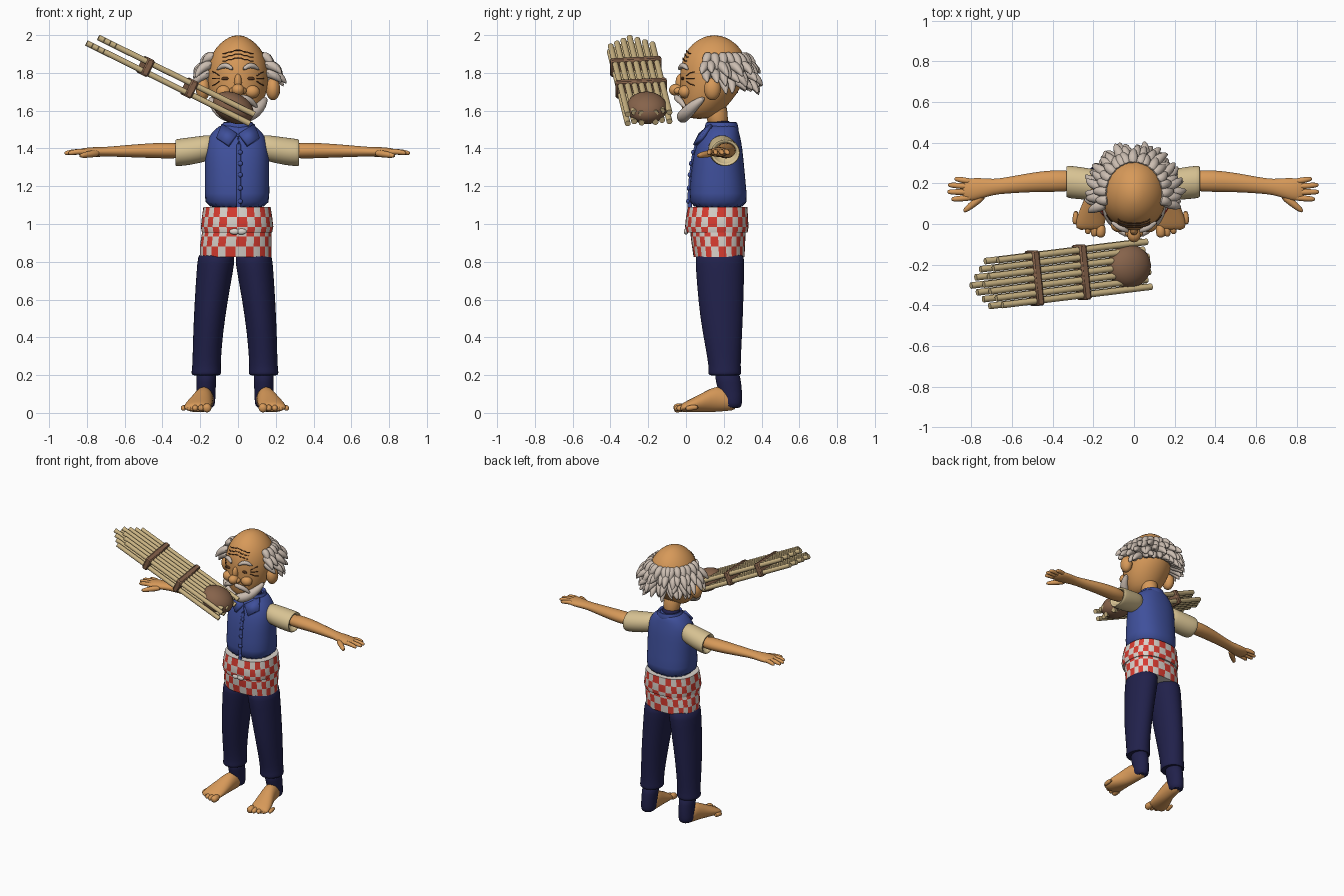
import bpy, bmesh, math, random
from mathutils import Vector, Matrix

random.seed(4)
cube = bpy.data.objects.get("Cube")
if cube:
    bpy.data.objects.remove(cube)


def material(name, *rgb):
    m = bpy.data.materials.new(name)
    m.use_nodes = True
    m.diffuse_color = (*rgb, 1)
    m.node_tree.nodes["Principled BSDF"].inputs["Base Color"].default_value = (*rgb, 1)
    return m


skin = material("skin", .68, .32, .1)
vest_blue = material("vest_blue", .05, .08, .33)
navy = material("navy", .015, .015, .07)
cream = material("cream", .68, .54, .29)
hair = material("hair_grey", .6, .51, .44)
white = material("cloth_white", .7, .65, .6)
red = material("cloth_red", .7, .045, .03)
bamboo = material("bamboo", .6, .46, .23)
brown = material("gourd_brown", .24, .125, .07)
dark = material("dark_brown", .1, .04, .015)


def finish(name, bm, mats, sub=0, angle=60):
    bmesh.ops.recalc_face_normals(bm, faces=bm.faces)
    me = bpy.data.meshes.new(name)
    bm.to_mesh(me)
    bm.free()
    ob = bpy.data.objects.new(name, me)
    bpy.context.collection.objects.link(ob)
    for m in mats:
        me.materials.append(m)
    bpy.ops.object.select_all(action='DESELECT')
    ob.select_set(True)
    bpy.context.view_layer.objects.active = ob
    bpy.ops.object.shade_smooth_by_angle(angle=math.radians(angle))
    if sub:
        ob.modifiers.new("smooth", 'SUBSURF').levels = sub
        ob.modifiers["smooth"].render_levels = sub
    return ob


def skin_rings(bm, loops, rule=None):
    """Bridge rings of points into a closed body."""
    vs = [[bm.verts.new(p) for p in lp] for lp in loops]
    n = len(vs[0])
    for i in range(len(vs) - 1):
        for j in range(n):
            k = (j + 1) % n
            f = bm.faces.new((vs[i][j], vs[i][k], vs[i + 1][k], vs[i + 1][j]))
            if rule:
                f.material_index = rule(i, j)
    bm.faces.new(vs[0])
    bm.faces.new(vs[-1])


def loft(name, rings, mats, axis='z', n=24, p=2, sub=1, rule=None):
    """Rings are (position on axis, centre a, centre b, radius a, radius b)."""
    loops = []
    for t, a, b, ra, rb in rings:
        lp = []
        for j in range(n):
            c, s = math.cos(math.tau * j / n), math.sin(math.tau * j / n)
            u = a + ra * math.copysign(abs(c) ** (2 / p), c)
            v = b + rb * math.copysign(abs(s) ** (2 / p), s)
            lp.append({'x': (t, u, v), 'y': (u, t, v), 'z': (u, v, t)}[axis])
        loops.append(lp)
    bm = bmesh.new()
    skin_rings(bm, loops, rule)
    return finish(name, bm, mats, sub)


def tube(bm, pts, radii, n=8):
    pts = [Vector(p) for p in pts]
    loops = []
    for i, (p, r) in enumerate(zip(pts, radii)):
        d = (pts[min(i + 1, len(pts) - 1)] - pts[max(i - 1, 0)]).normalized()
        ref = Vector((0, 0, 1)) if abs(d.z) < .95 else Vector((0, 1, 0))
        u = d.cross(ref).normalized()
        v = d.cross(u)
        loops.append([p + r * (u * math.cos(math.tau * j / n) + v * math.sin(math.tau * j / n)) for j in range(n)])
    skin_rings(bm, loops)


def tubes(name, items, mat, n=8, sub=0):
    bm = bmesh.new()
    for pts, radii in items:
        tube(bm, pts, radii, n)
    return finish(name, bm, [mat], sub)


def balls(name, items, mat):
    bm = bmesh.new()
    for c, s in items:
        M = Matrix.Translation(c) @ Matrix.Diagonal((*s, 1))
        bmesh.ops.create_uvsphere(bm, u_segments=20, v_segments=12, radius=1, matrix=M)
    return finish(name, bm, [mat])


def front_y(rings, x, z):
    """Front surface of a lofted body at x, z."""
    for a, b in zip(rings, rings[1:]):
        if a[0] <= z <= b[0]:
            k = (z - a[0]) / (b[0] - a[0])
            cy, rx, ry = (a[i] + (b[i] - a[i]) * k for i in (2, 3, 4))
            return cy - ry * math.sqrt(max(0, 1 - (x / rx) ** 2))
    return .1


# Head, neck and face
HEAD = [(1.555, 0, .07, .05, .06), (1.59, 0, .085, .1, .105), (1.65, 0, .105, .138, .135),
        (1.72, 0, .13, .158, .163), (1.8, 0, .145, .165, .18), (1.87, 0, .15, .153, .171),
        (1.93, 0, .15, .122, .142), (1.978, 0, .15, .072, .088), (2, 0, .15, .02, .025)]
loft("head", HEAD, [skin])
loft("neck", [(1.5, 0, .175, .055, .055), (1.56, 0, .165, .055, .055), (1.66, 0, .15, .07, .07)], [skin])
loft("undershirt_neck", [(1.46, 0, .18, .07, .065), (1.54, 0, .175, .062, .06), (1.55, 0, .175, .05, .05)], [navy])
balls("nose", [((0, -.052, 1.71), (.034, .038, .032)), ((0, -.03, 1.75), (.02, .025, .045))] +
      [((s * .027, -.042, 1.705), (.018, .022, .018)) for s in (1, -1)], skin)
balls("ears", [((s * .185, .14, 1.715), (.038, .045, .06)) for s in (1, -1)], skin)
balls("cheeks", [((s * .075, -.005, 1.7), (.04, .035, .035)) for s in (1, -1)], skin)
balls("eyes", [((s * .068, front_y(HEAD, .068, 1.77), 1.77), (.02, .008, .009)) for s in (1, -1)], dark)


def face_line(pts, off=.0):
    return [(x, front_y(HEAD, x, z) - off, z) for x, z in pts]


creases = [face_line([(x * .016, z - .004 * abs(x) + .012 * (x % 2) * .3) for x in range(-5, 6)])
           for z in (1.88, 1.9, 1.92)]
creases += [face_line([(s * .1, 1.77 + k), (s * .12, 1.77 + k * 2), (s * .135, 1.77 + k * 2.4)])
            for s in (1, -1) for k in (-.015, 0, .015)]
tubes("wrinkles", [(c, [.003] * len(c)) for c in creases], dark, 5)
tubes("eyebrows", [(face_line([(s * .025, 1.815), (s * .05, 1.838), (s * .08, 1.842), (s * .115, 1.815)], .008),
                    [.008, .016, .018, .006]) for s in (1, -1)], hair, 8, 1)
tubes("moustache", [([(s * .005, -.052, 1.675), (s * .04, -.05, 1.668), (s * .08, -.022, 1.645),
                      (s * .105, .0, 1.61)], [.012, .02, .018, .005]) for s in (1, -1)], hair, 8, 1)
tubes("beard", [([(s * .148, .1, 1.67), (s * .13, .05, 1.635), (s * .095, .01, 1.595), (s * .05, -.015, 1.57),
                  (0, -.022, 1.562)], [.012, .028, .036, .036, .034]) for s in (1, -1)], hair, 10, 1)

# Ring of hair: an inner band covered with rows of pointed locks
arc = [math.radians(a) for a in range(-10, 191, 10)]
tubes("hair_band", [([(.12 * math.cos(a), .145 + .135 * math.sin(a), 1.815) for a in arc], [.068] * len(arc))], hair, 12)
locks = []
for z, rx, ry, out, lo, hi, count in ((1.895, .125, .145, .075, -8, 188, 17), (1.85, .14, .16, .1, -14, 194, 19),
                                      (1.805, .145, .165, .105, -12, 192, 18), (1.765, .14, .16, .09, 18, 162, 14)):
    for i in range(count):
        a = math.radians(lo + (hi - lo) * i / (count - 1) + random.uniform(-3, 3))
        o = out * random.uniform(.8, 1.1)
        drop = random.uniform(.05, .085)
        twist = random.uniform(-.12, .12)
        path = []
        for k, f in ((0, 0), (.5, .2), (.85, .6), (1, 1)):
            b = a + twist * f
            path.append(((rx + o * k) * math.cos(b), .145 + (ry + o * k) * math.sin(b), z - drop * f))
        locks.append((path, [.03, .032, .021, .003]))
tubes("hair_locks", locks, hair, 6, 1)

# Vest with collar and buttons
VEST = [(1.075, -.005, .172, .174, .156), (1.15, -.005, .17, .172, .154), (1.3, -.005, .168, .172, .141),
        (1.4, -.005, .173, .17, .127), (1.46, -.005, .18, .155, .108), (1.505, -.005, .185, .115, .092),
        (1.53, -.005, .188, .08, .08)]
loft("vest", VEST, [vest_blue], p=2.3)
loft("collar_band", [(1.47, 0, .188, .098, .095), (1.51, 0, .188, .092, .09), (1.542, 0, .188, .08, .084),
                     (1.54, 0, .188, .068, .072), (1.49, 0, .185, .06, .06)], [vest_blue])
for side, s in (("left", 1), ("right", -1)):
    bm = bmesh.new()
    bm.faces.new([bm.verts.new(p) for p in ((s * .004, .075, 1.475), (s * .05, .045, 1.415),
                                            (s * .112, .085, 1.455), (s * .085, .135, 1.525))])
    flap = finish(side + "_collar_flap", bm, [vest_blue])
    flap.modifiers.new("thick", 'SOLIDIFY').thickness = .02
    flap.modifiers["thick"].offset = 0
bm = bmesh.new()
tube(bm, [(.004, front_y(VEST, 0, z) + .004, z) for z in (1.09, 1.15, 1.25, 1.35, 1.42, 1.46)], [.012] * 6)
finish("vest_placket", bm, [vest_blue])
balls("buttons", [((.012, front_y(VEST, 0, z) - .006, z), (.013, .009, .013))
                  for z in (1.12, 1.19, 1.26, 1.32, 1.38)], vest_blue)

# Checked shirt tail and hips
def check(i, j):
    return 1 if i % 2 == j // 2 % 2 else 0


loft("shirt_tail", [(.955, -.005, .164, .186, .162), (.985, -.005, .163, .192, .168), (1.037, -.005, .164, .186, .164),
                    (1.09, -.005, .167, .178, .158)], [white, red], n=56, p=2.4, sub=0, rule=check)
loft("checked_hips", [(.825, -.012, .175, .19, .135), (.88, -.012, .172, .19, .14), (.935, -.008, .17, .186, .145),
                      (.97, -.005, .17, .18, .145)], [white, red], n=56, p=2.4, sub=0, rule=check)
balls("shirt_knot", [((s * .018, .0, .96), (.028, .012, .016)) for s in (1, -1)], white)

for side, s in (("left", 1), ("right", -1)):
    # Sleeve, arm and hand
    X = lambda x: s * x - .004
    loft(side + "_sleeve", [(X(t), *r) for t, *r in (
        (.11, .19, 1.41, .06, .065), (.17, .19, 1.4, .076, .07), (.25, .2, 1.385, .08, .074),
        (.315, .207, 1.378, .081, .073), (.33, .208, 1.377, .077, .07), (.328, .208, 1.377, .062, .056),
        (.29, .208, 1.38, .055, .05))], [cream], 'x')
    loft(side + "_arm", [(X(t), *r) for t, *r in (
        (.27, .212, 1.388, .054, .043), (.4, .212, 1.389, .054, .042), (.5, .205, 1.388, .048, .037),
        (.62, .19, 1.385, .04, .03), (.69, .182, 1.383, .038, .025), (.75, .175, 1.381, .052, .027),
        (.81, .168, 1.38, .058, .024), (.845, .166, 1.379, .045, .014))], [skin], 'x')
    fingers = [([(X(.79), y, 1.382), (X((.79 + tip) / 2), y2 * .5 + y * .5, 1.384), (X(tip - .01), y2, 1.376), (X(tip), y2, 1.373)],
                [.017, .016, .014, .006])
               for y, y2, tip in ((.208, .222, .88), (.183, .192, .912), (.156, .158, .915), (.13, .122, .895))]
    fingers.append(([(X(.73), .145, 1.375), (X(.78), .105, 1.37), (X(.82), .072, 1.363), (X(.835), .06, 1.36)],
                    [.022, .02, .016, .007]))
    tubes(side + "_fingers", fingers, skin, 8, 1)

    # Trouser leg with cuff, sock and bare foot
    L = lambda x: s * x - .016
    loft(side + "_trouser_leg", [(z, L(x), *r) for z, x, *r in (
        (.2, .152, .205, .055, .06), (.197, .152, .205, .076, .085), (.215, .152, .205, .08, .089), (.24, .151, .205, .075, .084),
        (.35, .147, .198, .077, .096), (.5, .136, .188, .083, .114), (.68, .116, .182, .093, .125),
        (.8, .1, .18, .1, .131), (.86, .097, .178, .097, .13))], [navy])
    loft(side + "_sock", [(z, L(x), *r) for z, x, *r in (
        (.022, .155, .245, .04, .045), (.05, .155, .24, .052, .058), (.1, .154, .238, .05, .06),
        (.16, .152, .225, .053, .068), (.23, .152, .215, .056, .068))], [navy])
    loft(side + "_foot", [(y, L(x), *r) for y, x, *r in (
        (.27, .155, .05, .035, .035), (.22, .158, .07, .047, .06), (.16, .165, .075, .05, .07),
        (.1, .178, .058, .06, .055), (.04, .193, .042, .072, .039), (-.01, .2, .03, .072, .027),
        (-.03, .202, .025, .062, .018))], [skin], 'y')
    toes = []
    for i in range(5):
        x, tip, r = .145 + i * .031, -.066 + .004 * i * i, (.027 if i == 0 else .02 - .001 * i)
        toes.append(([(L(x), tip + .07, .03), (L(x + .003), tip + .03, .028), (L(x + .004), tip + .01, .023),
                      (L(x + .004), tip, .021)], [r * .8, r, r * .95, r * .45]))
    tubes(side + "_toes", toes, skin, 8, 1)

# Bamboo mouth organ: frame along pipes, across pipes and through the layers
along = Vector((.81, .1, -.4)).normalized()
across = (Vector((0, 1, 0)) - along.y * along).normalized()
up = along.cross(across)
frame = Matrix((along, across, up)).transposed().to_4x4()
foot_end = Vector((.045, -.2, 1.57))
pipes = []
for layer in (-1, 1):
    for i in range(-3, 4):
        base = foot_end + across * i * .037 + up * layer * .027
        top = base - along * (.915 - .03 * abs(i) - .022 * layer)
        low = base + along * .02 * (i % 2)
        pipes.append(([top, low], [.016, .016]))
tubes("organ_pipes", pipes, bamboo, 10)

bm = bmesh.new()
bmesh.ops.create_uvsphere(bm, u_segments=24, v_segments=16, radius=1,
                          matrix=Matrix.Translation((-.025, -.208, 1.615)) @ frame @ Matrix.Diagonal((.115, .108, .078, 1)))
finish("organ_gourd", bm, [brown])
for name, dist in (("upper_binding", .6), ("lower_binding", .34)):
    bm = bmesh.new()
    bmesh.ops.create_cube(bm, size=2, matrix=Matrix.Translation(foot_end - along * dist) @ frame
                          @ Matrix.Diagonal((.02, .136, .049, 1)))
    band = finish(name, bm, [brown], 0, 40)
    band.modifiers.new("soft", 'BEVEL').width = .008
